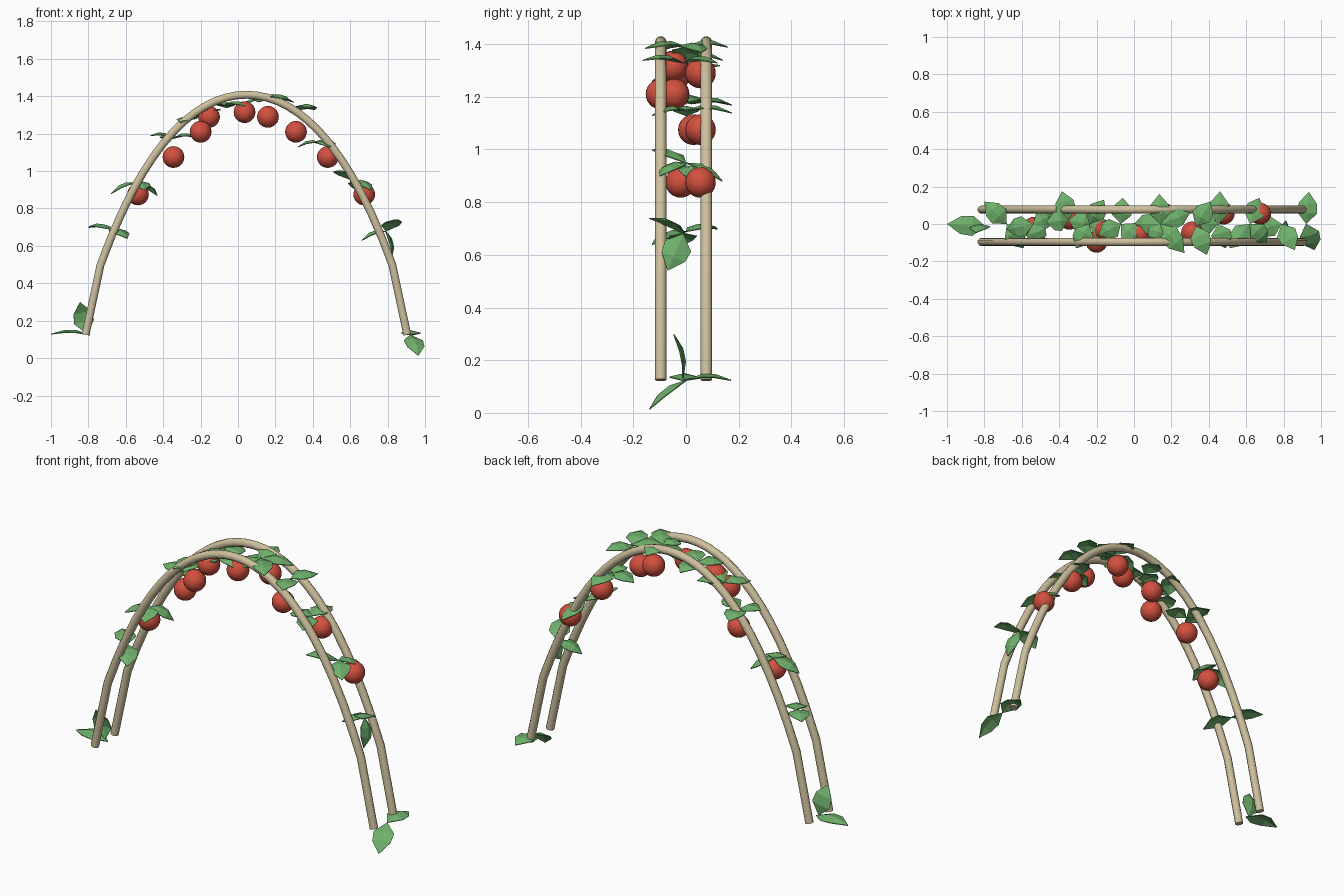
import bpy, bmesh
from mathutils import Vector

cube = bpy.data.objects.get("Cube")
if cube:
    bpy.data.objects.remove(cube)


def material(name, rgb):
    m = bpy.data.materials.new(name)
    m.use_nodes = True
    m.diffuse_color = (*rgb, 1)
    m.node_tree.nodes["Principled BSDF"].inputs["Base Color"].default_value = (*rgb, 1)
    return m


WOOD = material("pale wood", (0.62, 0.53, 0.34))
RED = material("berry red", (0.65, 0.08, 0.05))
GREEN = material("leaf green", (0.16, 0.44, 0.15))
MID = 0.045     # arch centre line


def arch_z(dx):
    return 1.408 - 1.231 * dx ** 2 - 0.433 * dx ** 4


def link(name, data, mat):
    ob = bpy.data.objects.new(name, data)
    bpy.context.collection.objects.link(ob)
    data.materials.append(mat)
    return ob


# Arched rails: straight feet below a smooth curved crown
def rail(name, y):
    steps = 28
    crown = [0.78 * (2 * i / steps - 1) for i in range(steps + 1)]
    pts = [(-0.86, 0.125)] + [(d, arch_z(d)) for d in crown] + [(0.86, 0.125)]
    cu = bpy.data.curves.new(name, "CURVE")
    cu.dimensions = "3D"
    cu.bevel_depth = 0.022
    cu.bevel_resolution = 3
    cu.use_fill_caps = True
    sp = cu.splines.new("POLY")
    sp.points.add(len(pts) - 1)
    for p, (d, z) in zip(sp.points, pts):
        p.co = (MID + d, y, z, 1)
    sp.use_smooth = True
    link(name, cu, WOOD)


rail("front_rail", -0.096)
rail("back_rail", 0.077)


# Berries hanging under the arch
def berry(i, loc):
    me = bpy.data.meshes.new("berry")
    bm = bmesh.new()
    bmesh.ops.create_uvsphere(bm, u_segments=24, v_segments=14, radius=0.058)
    for f in bm.faces:
        f.smooth = True
    bm.to_mesh(me)
    bm.free()
    link(f"berry_{i}", me, RED).location = loc


for i, loc in enumerate([
        (-0.535, -0.02, 0.875), (-0.345, 0.028, 1.075), (-0.2, -0.095, 1.21),
        (-0.155, -0.035, 1.29), (0.035, -0.05, 1.315), (0.16, 0.055, 1.29),
        (0.31, -0.045, 1.21), (0.48, 0.055, 1.075), (0.675, 0.055, 0.875)]):
    berry(i + 1, loc)


# Leaf: folded along an arched midrib, pointed at both ends
def leaf(name, base, tip, up=(0, 0, 1)):
    base, tip = Vector(base), Vector(tip)
    axis = tip - base
    side = axis.cross(Vector(up)).normalized()
    normal = side.cross(axis).normalized()
    bm = bmesh.new()
    rows = []
    for t, w in ((0, 0), (0.35, 0.054), (0.65, 0.048), (1, 0)):
        mid = base + axis * t + normal * 0.1 * t * (1 - t)
        if w:
            rows.append([bm.verts.new(mid + side * s * w - normal * abs(s) * 0.012)
                         for s in (-1, 0, 1)])
        else:
            rows.append([bm.verts.new(mid)] * 3)
    for a, b in zip(rows, rows[1:]):
        for k in (0, 1):
            bm.faces.new(dict.fromkeys((a[k], a[k + 1], b[k + 1], b[k])))
    bmesh.ops.recalc_face_normals(bm, faces=bm.faces)
    me = bpy.data.meshes.new(name)
    bm.to_mesh(me)
    bm.free()
    ob = link(name, me, GREEN)
    thick = ob.modifiers.new("thickness", "SOLIDIFY")
    thick.thickness = 0.004


def cluster(name, base, *tips):
    for i, tip in enumerate(tips):
        leaf(f"{name}_leaf_{i + 1}", base, tip)


# Leaf clusters climbing both sides
cluster("right_foot", (-0.79, -0.015, 0.125), (-1.0, 0.0, 0.13))
leaf("right_foot_upright_leaf", (-0.81, -0.01, 0.13), (-0.845, -0.045, 0.3), (0, 1, 0))
cluster("left_foot", (0.92, 0, 0.125), (0.935, 0.172, 0.125), (0.965, -0.14, 0.015))
cluster("right_low", (-0.68, 0, 0.69), (-0.8, 0.12, 0.7), (-0.59, -0.13, 0.64))
cluster("left_low", (0.79, 0, 0.68), (0.86, -0.14, 0.74), (0.66, -0.03, 0.63))
leaf("left_low_hanging_leaf", (0.79, -0.01, 0.68), (0.825, -0.07, 0.54), (1, 0, 0))
cluster("right_middle", (-0.54, 0, 0.94), (-0.68, -0.03, 0.88),
        (-0.43, 0.05, 0.87), (-0.5, -0.11, 0.9))
cluster("left_middle", (0.62, 0, 0.95), (0.67, 0.14, 0.88),
        (0.71, -0.1, 0.9), (0.51, -0.13, 1.0))
cluster("right_upper", (-0.35, 0.02, 1.175), (-0.385, 0.175, 1.17),
        (-0.47, 0.01, 1.19), (-0.22, 0.0, 1.18))
cluster("left_upper", (0.45, 0, 1.15), (0.46, 0.175, 1.14),
        (0.32, 0.0, 1.13), (0.49, -0.13, 1.13))
cluster("right_shoulder", (-0.24, 0, 1.28), (-0.16, 0.13, 1.32), (-0.31, -0.13, 1.26),
        (-0.09, -0.06, 1.33))
cluster("left_shoulder", (0.33, -0.01, 1.33), (0.39, -0.165, 1.34), (0.41, 0.12, 1.33))
cluster("right_crown", (-0.07, 0, 1.35), (-0.06, 0.14, 1.34), (-0.19, -0.06, 1.35),
        (0.04, -0.1, 1.35))
cluster("left_crown", (0.14, 0, 1.39), (0.135, 0.16, 1.39), (0.27, -0.155, 1.385),
        (0.11, -0.11, 1.37), (0.0, 0.0, 1.33), (0.3, 0.06, 1.37))
